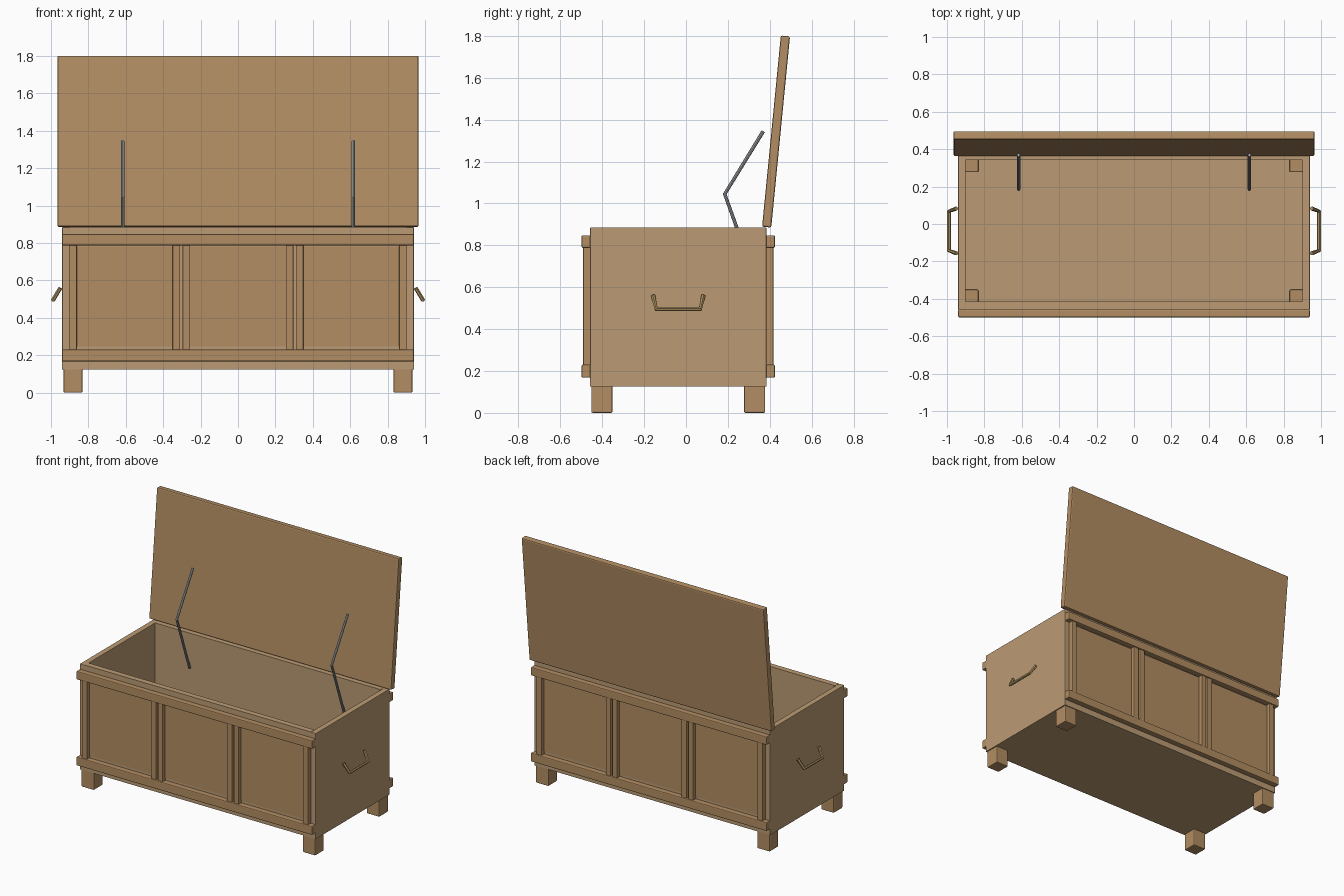
import bpy
from math import radians

if "Cube" in bpy.data.objects:
    bpy.data.objects.remove(bpy.data.objects["Cube"])

YC = -0.037  # middle of the chest body (open lid hangs behind it)


def material(name, color):
    m = bpy.data.materials.new(name)
    m.diffuse_color = (*color, 1)
    m.use_nodes = True
    m.node_tree.nodes["Principled BSDF"].inputs["Base Color"].default_value = m.diffuse_color
    return m


TRIM = material("trim_wood", (0.45, 0.27, 0.125))
BODY = material("body_wood", (0.50, 0.33, 0.175))
BRASS = material("old_brass", (0.42, 0.29, 0.12))
STEEL = material("steel", (0.36, 0.38, 0.40))


def box(name, x, y, z, mat, bevel=0.0):
    """Box from (min, max) ranges on each axis."""
    bpy.ops.mesh.primitive_cube_add(size=1, location=[(a + b) / 2 for a, b in (x, y, z)])
    o = bpy.context.object
    o.name = name
    o.scale = [b - a for a, b in (x, y, z)]
    bpy.ops.object.transform_apply(location=False, rotation=False, scale=True)
    o.data.materials.append(mat)
    if bevel:
        m = o.modifiers.new("bevel", 'BEVEL')
        m.width = bevel
        m.segments = 2
    return o


def bar(name, points, radius, mat, resolution):
    """Bent bar along a poly path."""
    c = bpy.data.curves.new(name, 'CURVE')
    c.dimensions = '3D'
    c.bevel_depth = radius
    c.bevel_resolution = resolution
    c.use_fill_caps = True
    s = c.splines.new('POLY')
    s.points.add(len(points) - 1)
    for p, co in zip(s.points, points):
        p.co = (*co, 1)
    s.use_smooth = False
    o = bpy.data.objects.new(name, c)
    bpy.context.collection.objects.link(o)
    c.materials.append(mat)
    return o


def span(a, b):
    return (min(a, b), max(a, b))


# floor board
box("floor", (-0.94, 0.94), (YC - 0.421, YC + 0.421), (0.125, 0.165), BODY)

for s, side in ((-1, "left"), (1, "right")):
    # end board
    box(f"{side}_end_board", span(s * 0.90, s * 0.94), (YC - 0.421, YC + 0.421),
        (0.125, 0.885), BODY, 0.003)
    # carrying handle
    bar(f"{side}_handle", [(s * 0.95, -0.157, 0.56), (s * 0.989, -0.142, 0.495),
                           (s * 0.989, 0.068, 0.495), (s * 0.95, 0.083, 0.56)],
        0.011, BRASS, 1)
    # folding lid stay
    bar(f"{side}_lid_stay", [(s * 0.617, 0.369, 1.345), (s * 0.617, 0.185, 1.045),
                             (s * 0.617, 0.33, 0.64)], 0.009, STEEL, 2)

for s, face in ((-1, "front"), (1, "back")):
    def depth(a, b):
        return span(YC + s * a, YC + s * b)
    # long wall
    box(f"{face}_wall", (-0.90, 0.90), depth(0.378, 0.419), (0.165, 0.885), BODY)
    # top and bottom rails
    box(f"{face}_top_rail", (-0.94, 0.94), depth(0.419, 0.462), (0.788, 0.848), TRIM, 0.006)
    box(f"{face}_bottom_rail", (-0.94, 0.94), depth(0.419, 0.462), (0.168, 0.23), TRIM, 0.006)
    # three framed panels
    for i, cx in enumerate((-0.605, 0, 0.605), 1):
        box(f"{face}_panel_{i}", (cx - 0.257, cx + 0.257), depth(0.417, 0.426),
            (0.247, 0.783), TRIM)
        for t in (-1, 1):
            box(f"{face}_stile_{i}", (cx + t * 0.276 - 0.02, cx + t * 0.276 + 0.02),
                depth(0.417, 0.454), (0.225, 0.793), TRIM, 0.004)
    # feet, poking up through the floor
    for t, side in ((-1, "left"), (1, "right")):
        box(f"{face}_{side}_foot", span(t * 0.832, t * 0.932), depth(0.314, 0.415),
            (0, 0.19), TRIM, 0.006)

# open lid
lid = box("lid", (-0.965, 0.965), (0.408, 0.452), (0.885, 1.802), TRIM, 0.008)
lid.rotation_euler.x = radians(-5.6)
